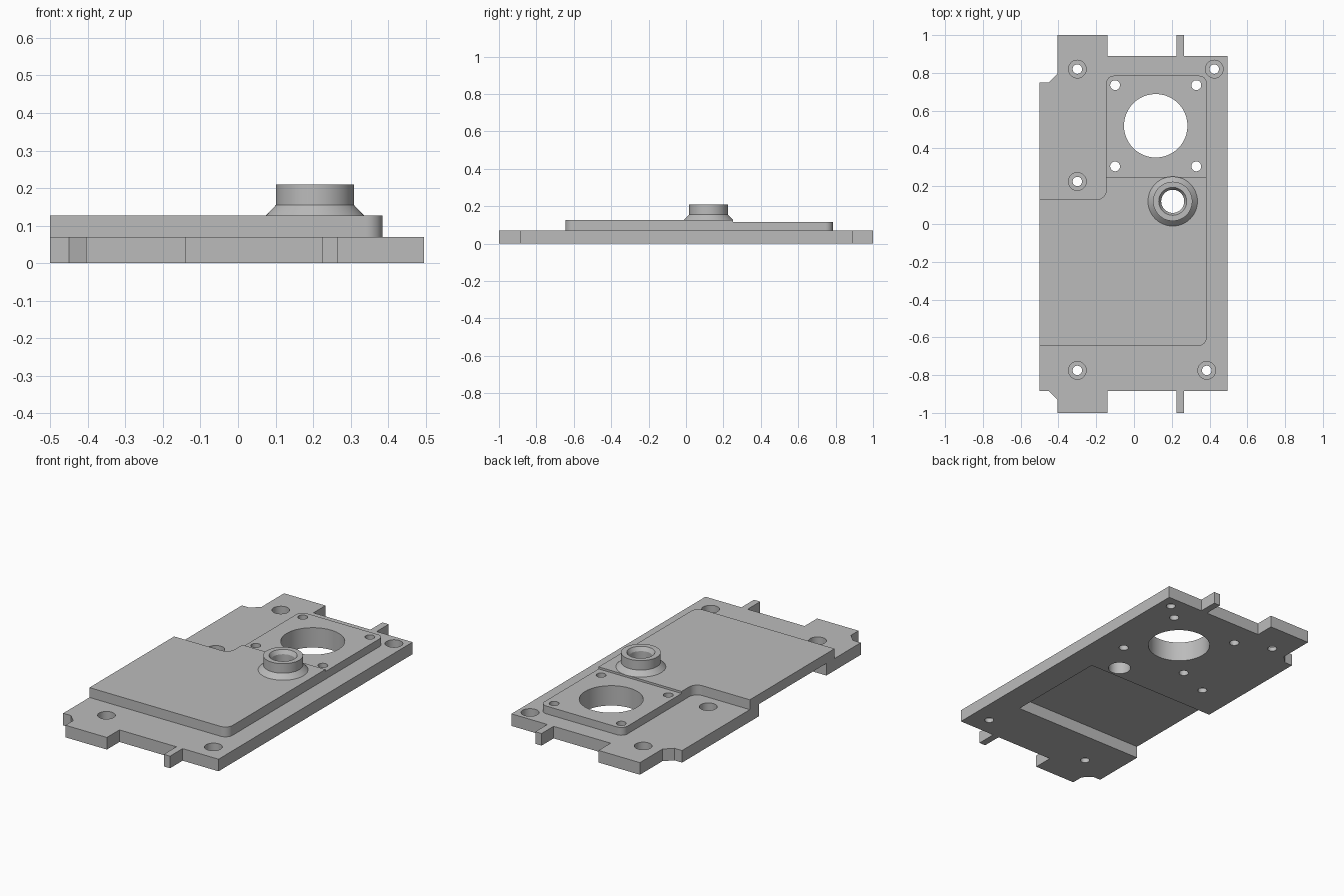
import bpy, bmesh, math

cube = bpy.data.objects.get("Cube")
if cube:
    bpy.data.objects.remove(cube, do_unlink=True)

grey = bpy.data.materials.new("machined_grey")
grey.use_nodes = True
grey.diffuse_color = (0.5, 0.5, 0.5, 1)
grey.node_tree.nodes["Principled BSDF"].inputs["Base Color"].default_value = (0.5, 0.5, 0.5, 1)

PLATE_TOP, PAD_TOP, BLOCK_TOP, BOSS_TOP = 0.07, 0.115, 0.127, 0.21
LEFT, RIGHT = -0.5, 0.385
BOSS = (0.205, 0.12)
BORE = 0.061


def prism(bm, points, z0, z1):
    """Extrude a counter-clockwise outline from z0 to z1."""
    face = bm.faces.new([bm.verts.new((x, y, z0)) for x, y in points])
    top = bmesh.ops.extrude_face_region(bm, geom=[face])["geom"]
    for v in top:
        if isinstance(v, bmesh.types.BMVert):
            v.co.z = z1


def lathe(bm, centre, profile, hollow=False, sides=48):
    """Revolve (radius, z) points; cap the ends, or join them when hollow."""
    rings = []
    for r, z in profile:
        rings.append([bm.verts.new((centre[0] + r * math.cos(a), centre[1] + r * math.sin(a), z))
                      for a in (math.tau * i / sides for i in range(sides))])
    pairs = list(zip(rings, rings[1:]))
    if hollow:
        pairs.append((rings[-1], rings[0]))
    else:
        bm.faces.new(rings[0])
        bm.faces.new(rings[-1])
    for a, b in pairs:
        for i in range(sides):
            j = (i + 1) % sides
            bm.faces.new((a[i], a[j], b[j], b[i]))


def arc(cx, cy, r, start, end, steps=8):
    """Points of a rounded corner, angles in degrees."""
    angles = [math.radians(start + (end - start) * i / steps) for i in range(steps + 1)]
    return [(cx + r * math.cos(a), cy + r * math.sin(a)) for a in angles]


def make_object(name, bm):
    bmesh.ops.recalc_face_normals(bm, faces=bm.faces)
    mesh = bpy.data.meshes.new(name)
    bm.to_mesh(mesh)
    bm.free()
    mesh.materials.append(grey)
    obj = bpy.data.objects.new(name, mesh)
    bpy.context.collection.objects.link(obj)
    return obj


def finish(obj, cutter_bm=None):
    """Cut the holes and set smooth shading with sharp edges."""
    bpy.ops.object.select_all(action="DESELECT")
    bpy.context.view_layer.objects.active = obj
    obj.select_set(True)
    if cutter_bm:
        cutter = make_object("hole_cutter", cutter_bm)
        cutter.hide_render = True
        mod = obj.modifiers.new("holes", "BOOLEAN")
        mod.operation, mod.solver, mod.object = "DIFFERENCE", "EXACT", cutter
        bpy.ops.object.modifier_apply(modifier=mod.name)
        bpy.data.objects.remove(cutter, do_unlink=True)
    bpy.ops.object.shade_smooth_by_angle(angle=math.radians(30))


def drill(bm, centre, r):
    lathe(bm, centre, [(r, -0.1), (r, 0.3)])


def pad_holes(bm):
    drill(bm, (0.115, 0.52), 0.168)
    for x in (-0.1, 0.33):
        for y in (0.305, 0.735):
            drill(bm, (x, y), 0.026)


# Base plate with end tabs and chamfered notches
bm = bmesh.new()
prism(bm, [(LEFT, -0.885), (-0.45, -0.885), (-0.405, -0.93), (-0.405, -1), (-0.14, -1),
           (-0.14, -0.885), (0.225, -0.885), (0.225, -1), (0.265, -1), (0.265, -0.885),
           (0.495, -0.885), (0.495, 0.89), (0.265, 0.89), (0.265, 1), (0.225, 1),
           (0.225, 0.89), (-0.14, 0.89), (-0.14, 1), (-0.405, 1), (-0.405, 0.795),
           (-0.45, 0.75), (LEFT, 0.75)], 0, PLATE_TOP)
plate = make_object("base_plate", bm)

# Counterbored screw holes, through holes and the open underside pocket
cut = bmesh.new()
for centre in ((-0.3, 0.82), (0.425, 0.82), (-0.3, 0.225), (-0.3, -0.775), (0.385, -0.775)):
    lathe(cut, centre, [(0.025, -0.1), (0.025, 0.025), (0.047, 0.025), (0.047, 0.2)])
pad_holes(cut)
drill(cut, BOSS, BORE)
prism(cut, [(-0.7, -0.57), (0.34, -0.57), (0.34, 0.045), (-0.7, 0.045)], -0.1, 0.2)
finish(plate, cut)

# Raised cover block with rounded corners
bm = bmesh.new()
prism(bm, [(LEFT, -0.645)] + arc(RIGHT - 0.045, -0.6, 0.045, -90, 0)
      + [(RIGHT, 0.25), (-0.147, 0.25)] + arc(-0.197, 0.18, 0.05, 0, -90)
      + [(LEFT, 0.13)], PLATE_TOP, BLOCK_TOP)
block = make_object("cover_block", bm)
cut = bmesh.new()
drill(cut, BOSS, BORE)
finish(block, cut)

# Slightly lower mounting pad
bm = bmesh.new()
prism(bm, [(-0.147, 0.25), (RIGHT, 0.25)] + arc(RIGHT - 0.04, 0.745, 0.04, 0, 90)
      + arc(-0.107, 0.745, 0.04, 90, 180), PLATE_TOP, PAD_TOP)
pad = make_object("mounting_pad", bm)
cut = bmesh.new()
pad_holes(cut)
finish(pad, cut)

# Hollow boss with a flared foot and a chamfered bore
bm = bmesh.new()
lathe(bm, BOSS, [(BORE, BLOCK_TOP), (0.131, BLOCK_TOP), (0.104, 0.155), (0.104, BOSS_TOP),
                 (0.074, BOSS_TOP), (BORE, 0.188)], hollow=True)
finish(make_object("boss", bm))
